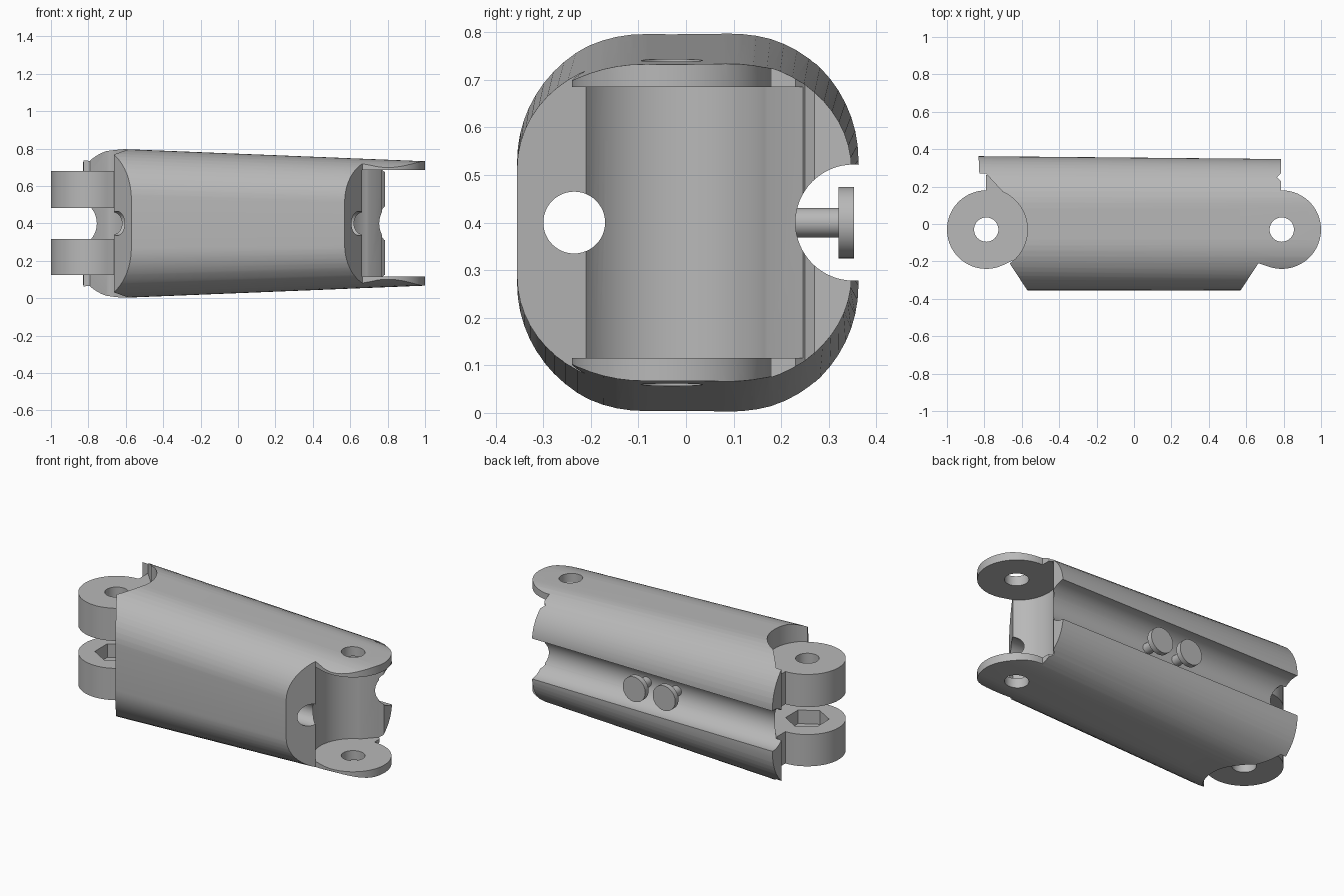
import bpy, bmesh
from math import sin, cos, pi, radians
from mathutils import Matrix, Vector

cube = bpy.data.objects.get("Cube")
if cube:
    bpy.data.objects.remove(cube, do_unlink=True)

grey = bpy.data.materials.new("plain_grey")
grey.use_nodes = True
colour = (0.48, 0.48, 0.48, 1)
grey.diffuse_color = colour
grey.node_tree.nodes["Principled BSDF"].inputs["Base Color"].default_value = colour

HINGE_X, HINGE_Y, MID_Z = 0.79, -0.03, 0.4


def make(name, bm):
    bmesh.ops.recalc_face_normals(bm, faces=bm.faces[:])
    mesh = bpy.data.meshes.new(name)
    bm.to_mesh(mesh)
    bm.free()
    mesh.materials.append(grey)
    obj = bpy.data.objects.new(name, mesh)
    bpy.context.collection.objects.link(obj)
    return obj


def loft(name, rings):
    """Skin a list of matching closed rings and cap both ends."""
    bm = bmesh.new()
    rows = [[bm.verts.new(p) for p in ring] for ring in rings]
    n = len(rows[0])
    for a, b in zip(rows, rows[1:]):
        for i in range(n):
            bm.faces.new((a[i], a[(i + 1) % n], b[(i + 1) % n], b[i]))
    bm.faces.new(rows[0])
    bm.faces.new(rows[-1])
    return make(name, bm)


def prism(name, outline, z0, z1):
    return loft(name, [[(x, y, z) for x, y in outline] for z in (z0, z1)])


def cylinder(name, centre, radius, length, axis, sides=48):
    bm = bmesh.new()
    turn = Vector((0, 0, 1)).rotation_difference(Vector(axis)).to_matrix().to_4x4()
    bmesh.ops.create_cone(bm, cap_ends=True, segments=sides, radius1=radius, radius2=radius,
                          depth=length, matrix=Matrix.Translation(centre) @ turn)
    return make(name, bm)


def arc(cx, cy, r, start, end, steps=32):
    angles = [radians(start + (end - start) * i / steps) for i in range(steps + 1)]
    return [(cx + r * cos(a), cy + r * sin(a)) for a in angles]


def combine(obj, tool, operation):
    """Apply a boolean and discard the helper."""
    mod = obj.modifiers.new("cut", "BOOLEAN")
    mod.object, mod.operation, mod.solver = tool, operation, "EXACT"
    bpy.context.view_layer.update()
    result = obj.evaluated_get(bpy.context.evaluated_depsgraph_get())
    mesh = bpy.data.meshes.new_from_object(result)
    obj.modifiers.clear()
    obj.data = mesh
    bpy.data.objects.remove(tool, do_unlink=True)


def smooth(obj):
    bpy.ops.object.select_all(action="DESELECT")
    obj.select_set(True)
    bpy.context.view_layer.objects.active = obj
    bpy.ops.object.shade_smooth_by_angle(angle=radians(30))


def section(x):
    """Rounded rectangle that grows flatter towards the narrow end."""
    half_z = 0.397 - 0.0403 * (x + 0.6)
    back = (0.355 - 0.009 * x) / 0.355
    ring = []
    for k, (sy, sz) in enumerate(((1, 1), (-1, 1), (-1, -1), (1, -1))):
        for y, z in arc(sy * 0.085, sz * 0.13, 0.27, 90 * k, 90 * k + 90, 14):
            ring.append((x, y * back if y > 0 else y, MID_Z + z * half_z / 0.4))
    return ring


# Tapered shell, trimmed to its outline seen from above
body = loft("link_body", [section(-0.9), section(1.05)])
outline = [(-0.835, 0.45), (-0.827, 0.27), (-0.79, 0.27), (-0.79, -0.1),
           (-0.665, -0.21), (-0.57, -0.355), (-0.56, -0.4), (0.56, -0.4), (0.57, -0.355), (0.665, -0.21)]
outline += arc(HINGE_X, HINGE_Y, 0.21, -110, 91)
outline += [(0.785, 0.23), (0.765, 0.25), (0.785, 0.27), (0.785, 0.45)]
combine(body, prism("trim", outline, -0.2, 1), "INTERSECT")


# Clearance pockets at both hinges
def pocket(side):
    pts = arc(-HINGE_X, HINGE_Y, 0.22, -55, 66)
    pts += [(-0.79, 0.268), (-1.2, 0.268), (-1.2, -0.5), (-0.664, -0.5)]
    return [(x * side, y) for x, y in pts]


combine(body, prism("wide_pocket", pocket(1), -0.2, 1), "DIFFERENCE")
combine(body, prism("fork_pocket", pocket(-1), 0.115, 0.685), "DIFFERENCE")

# Pair of thick hinge lugs
lug = arc(-HINGE_X, HINGE_Y, 0.21, 90, 295)
lug += [(-0.66, -0.2), (-0.5, -0.15), (-0.5, 0.2), (-0.6, 0.26), (-0.79, 0.262)]
for z0, z1 in ((0.125, 0.317), (0.483, 0.68)):
    combine(body, prism("lug", lug, z0, z1), "UNION")

# Hinge pin holes, nut recess, cord hole and back groove
for x in (-HINGE_X, HINGE_X):
    combine(body, cylinder("pin", (x, HINGE_Y, MID_Z), 0.065, 2, (0, 0, 1)), "DIFFERENCE")
combine(body, cylinder("nut", (-HINGE_X, HINGE_Y, 0.29), 0.12, 0.11, (0, 0, 1), 6), "DIFFERENCE")
combine(body, cylinder("cord", (0, -0.235, MID_Z), 0.065, 3, (1, 0, 0)), "DIFFERENCE")
combine(body, cylinder("groove", (0, 0.352, MID_Z), 0.122, 3, (1, 0, 0), 64), "DIFFERENCE")
smooth(body)

# Two mushroom pegs in the groove
for name, x in (("left_peg", 0.1), ("right_peg", -0.1)):
    peg = cylinder(name, (x, 0.265, MID_Z), 0.031, 0.13, (0, 1, 0), 32)
    combine(peg, cylinder("head", (x, 0.337, MID_Z), 0.075, 0.032, (0, 1, 0)), "UNION")
    smooth(peg)
